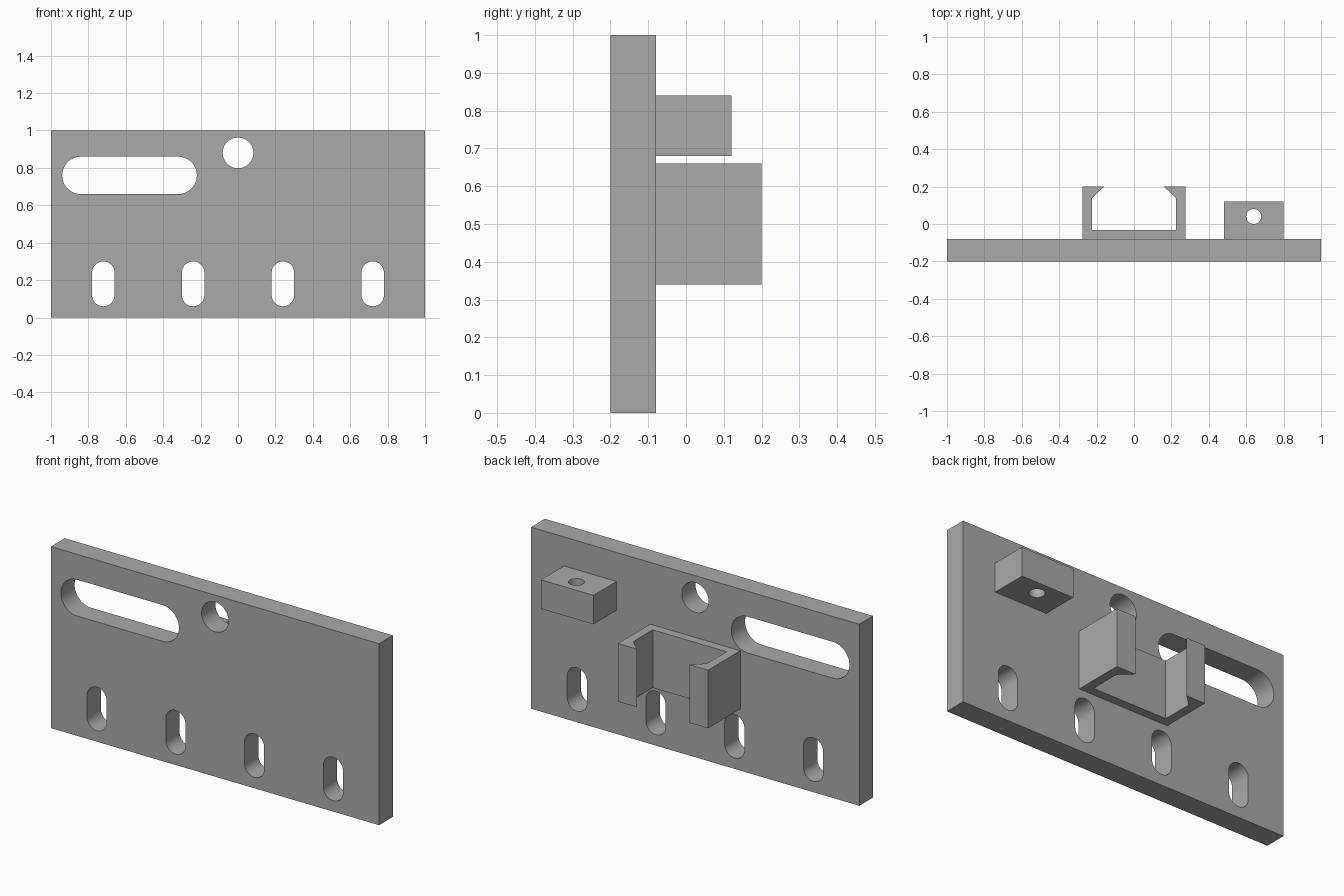
import bpy
import bmesh
from math import pi, cos, sin, radians
from mathutils import Vector

cube = bpy.data.objects.get("Cube")
if cube:
    bpy.data.objects.remove(cube, do_unlink=True)

grey = bpy.data.materials.new("plain grey")
grey.use_nodes = True
grey.diffuse_color = (0.4, 0.4, 0.4, 1)
grey.node_tree.nodes["Principled BSDF"].inputs["Base Color"].default_value = grey.diffuse_color


def prism(name, outline, axis, start, end):
    """Extrude a 2D outline along y (outline is x, z) or z (outline is x, y)."""
    bm = bmesh.new()
    place = (lambda a, b: (a, start, b)) if axis == "y" else (lambda a, b: (a, b, start))
    shift = Vector((0, end - start, 0) if axis == "y" else (0, 0, end - start))
    face = bm.faces.new([bm.verts.new(place(a, b)) for a, b in outline])
    grown = bmesh.ops.extrude_face_region(bm, geom=[face], use_keep_orig=True)
    bmesh.ops.translate(bm, vec=shift, verts=[v for v in grown["geom"] if isinstance(v, bmesh.types.BMVert)])
    bmesh.ops.recalc_face_normals(bm, faces=bm.faces)
    mesh = bpy.data.meshes.new(name)
    bm.to_mesh(mesh)
    bm.free()
    mesh.materials.append(grey)
    obj = bpy.data.objects.new(name, mesh)
    bpy.context.collection.objects.link(obj)
    return obj


def rectangle(x0, x1, b0, b1):
    return [(x0, b0), (x1, b0), (x1, b1), (x0, b1)]


def rounded(a, b, radius, da=0, db=0, steps=24):
    """Circle, or a slot whose end centres lie at +-(da, db) from the middle."""
    points = []
    first = 0 if db else -pi / 2
    for side in (1, -1):
        for i in range(steps + 1 if da or db else steps):
            t = first + pi * i / steps
            points.append((a + side * (da + radius * cos(t)), b + side * (db + radius * sin(t))))
    return points


def cut(obj, cutters):
    """Subtract the cutters, bake the result and remove them."""
    for cutter in cutters:
        cutter.hide_render = True
        mod = obj.modifiers.new("hole", "BOOLEAN")
        mod.operation = "DIFFERENCE"
        mod.solver = "EXACT"
        mod.object = cutter
    graph = bpy.context.evaluated_depsgraph_get()
    obj.data = bpy.data.meshes.new_from_object(obj.evaluated_get(graph))
    obj.modifiers.clear()
    for cutter in cutters:
        bpy.data.objects.remove(cutter, do_unlink=True)


# Plate with a long slot, a round hole and four upright slots
plate = prism("mounting_plate", rectangle(-1, 1, 0, 1), "y", -0.2, -0.08)
openings = [rounded(-0.58, 0.76, 0.1, da=0.26), rounded(0, 0.88, 0.082)]
openings += [rounded(x, 0.18, 0.06, db=0.06) for x in (-0.72, -0.24, 0.24, 0.72)]
cut(plate, [prism("cutter", o, "y", -0.3, 0.02) for o in openings])

# Open channel with hooked lips on the back
half = [(0.275, -0.08), (0.275, 0.2), (0.16, 0.2), (0.225, 0.138), (0.225, -0.032)]
channel = prism("clip_channel", half + [(-x, y) for x, y in reversed(half)], "z", 0.34, 0.66)

# Block with a vertical bore on the back
block = prism("bored_block", rectangle(0.48, 0.8, -0.08, 0.12), "z", 0.68, 0.84)
cut(block, [prism("cutter", rounded(0.64, 0.04, 0.04), "z", 0.6, 0.9)])

# Smooth the round walls, keep the edges sharp
for obj in (plate, channel, block):
    bpy.ops.object.select_all(action="DESELECT")
    obj.select_set(True)
    bpy.context.view_layer.objects.active = obj
    bpy.ops.object.shade_smooth_by_angle(angle=radians(30))
